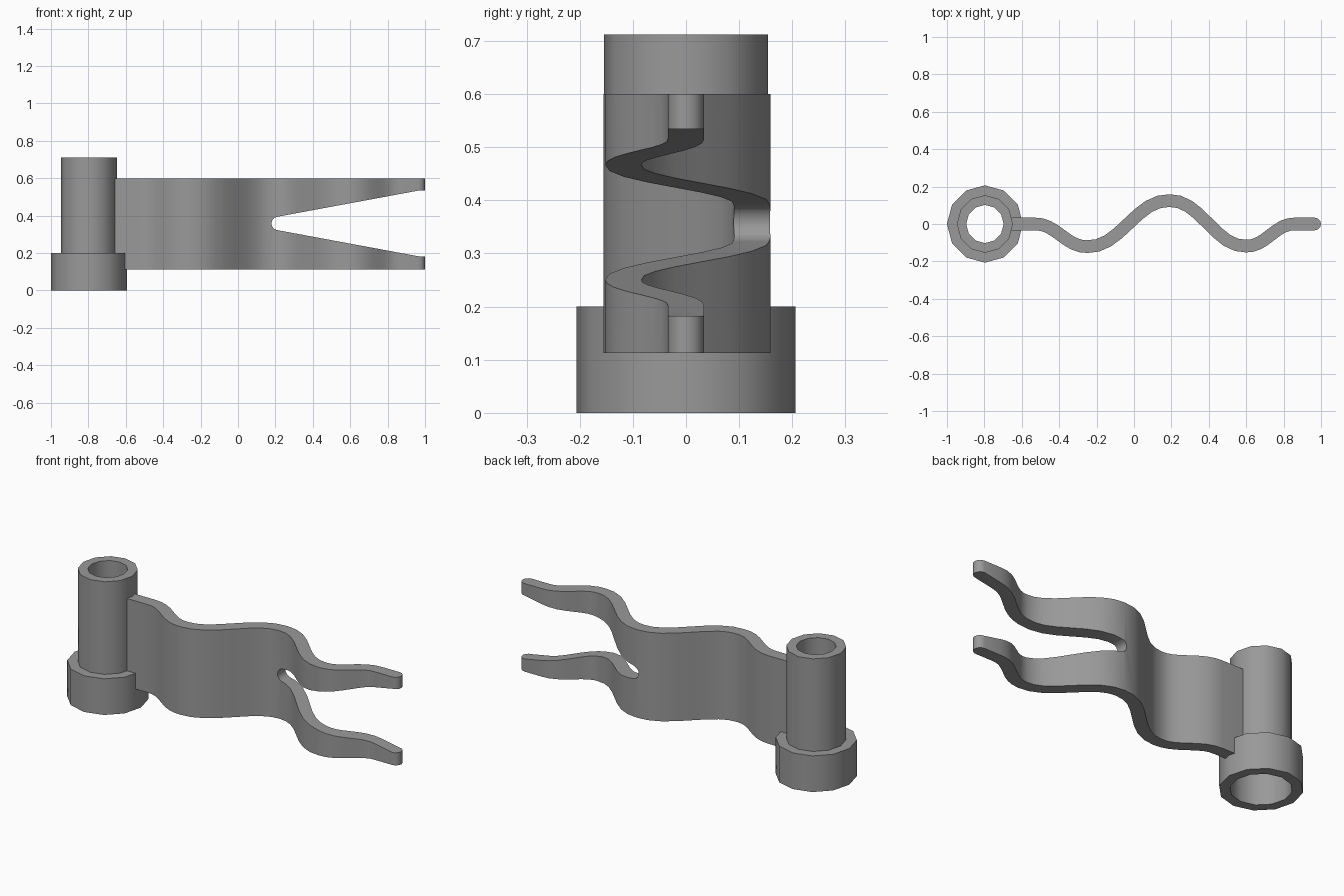
import bpy, bmesh, math

old = bpy.data.objects.get("Cube")
if old:
    bpy.data.objects.remove(old, do_unlink=True)

grey = bpy.data.materials.new("plain_grey")
grey.use_nodes = True
colour = (0.32, 0.32, 0.32, 1)
grey.diffuse_color = colour
grey.node_tree.nodes["Principled BSDF"].inputs["Base Color"].default_value = colour

POLE_X = -0.797
SIDES = 12


def finish(name, bm):
    bmesh.ops.recalc_face_normals(bm, faces=bm.faces)
    mesh = bpy.data.meshes.new(name)
    bm.to_mesh(mesh)
    bm.free()
    obj = bpy.data.objects.new(name, mesh)
    bpy.context.collection.objects.link(obj)
    mesh.materials.append(grey)
    return obj


def smooth(obj):
    bpy.ops.object.select_all(action="DESELECT")
    obj.select_set(True)
    bpy.context.view_layer.objects.active = obj
    bpy.ops.object.shade_smooth_by_angle(angle=math.radians(35))


def lathe(name, profile):
    """Closed (x radius, y radius, z) profile turned round the pole axis."""
    bm = bmesh.new()
    rings = []
    for i in range(SIDES):
        a = math.tau * i / SIDES
        rings.append([bm.verts.new((POLE_X + rx * math.cos(a), ry * math.sin(a), z))
                      for rx, ry, z in profile])
    n = len(profile)
    for i, ring in enumerate(rings):
        nxt = rings[(i + 1) % SIDES]
        for j in range(n):
            k = (j + 1) % n
            bm.faces.new((ring[j], nxt[j], nxt[k], ring[k]))
    return finish(name, bm)


def prism(name, outline, offset):
    bm = bmesh.new()
    face = bm.faces.new([bm.verts.new(p) for p in outline])
    new = bmesh.ops.extrude_face_region(bm, geom=[face])["geom"]
    bmesh.ops.translate(bm, vec=offset,
                        verts=[v for v in new if isinstance(v, bmesh.types.BMVert)])
    return finish(name, bm)


# Hollow pole with a wider collar and a wider socket below
pole = lathe("pole_with_collar", [
    (0.203, 0.2065, 0), (0.203, 0.2065, 0.2), (0.1495, 0.154, 0.2),
    (0.1495, 0.154, 0.712), (0.1, 0.102, 0.712), (0.1, 0.102, 0.18),
    (0.15, 0.152, 0.18), (0.15, 0.152, 0)])
smooth(pole)

# Wavy centre line of the flag
keys = [(-0.53, 0), (-0.25, -0.121), (0.19, 0.125), (0.6, -0.118), (0.86, 0)]
path = [(-0.66, 0)]
for (x0, y0), (x1, y1) in zip(keys, keys[1:]):
    for i in range(8):
        t = i / 8
        wave = (1 - math.cos(math.pi * t)) / 2
        step = t ** 3 * (t * (6 * t - 15) + 10)
        path.append((x0 + (x1 - x0) * t, y0 + (y1 - y0) * (wave + step) / 2))
HALF = 0.034
path += [keys[-1], (1 - HALF, 0)]

# Thicken the line, with a rounded free end
left, right = [], []
for i, (x, y) in enumerate(path):
    xa, ya = path[max(i - 1, 0)]
    xb, yb = path[min(i + 1, len(path) - 1)]
    length = math.hypot(xb - xa, yb - ya)
    nx, ny = -(yb - ya) / length * HALF, (xb - xa) / length * HALF
    left.append((x + nx, y + ny, 0.113))
    right.append((x - nx, y - ny, 0.113))
cap = [(1 - HALF + HALF * math.cos(a), HALF * math.sin(a), 0.113)
       for a in (math.radians(d) for d in range(-60, 61, 30))]
flag = prism("swallowtail_flag", right + cap + left[::-1], (0, 0, 0.487))

# Tapered slit with a rounded inner end
MID = 0.3585
slit = [(1.1, MID - 0.176), (1.1, MID + 0.176), (0.967, MID + 0.176)]
slit += [(0.215 + 0.036 * math.cos(math.radians(d)), MID + 0.036 * math.sin(math.radians(d)))
         for d in range(100, 261, 20)]
slit.append((0.967, MID - 0.176))
cutter = prism("slit_cutter", [(x, -0.4, z) for x, z in slit], (0, 0.8, 0))
cutter.hide_render = True

cut = flag.modifiers.new("slit", "BOOLEAN")
cut.operation = "DIFFERENCE"
cut.solver = "EXACT"
cut.object = cutter
bpy.ops.object.select_all(action="DESELECT")
bpy.context.view_layer.objects.active = flag
flag.select_set(True)
bpy.ops.object.modifier_apply(modifier=cut.name)
bpy.data.objects.remove(cutter, do_unlink=True)
smooth(flag)
